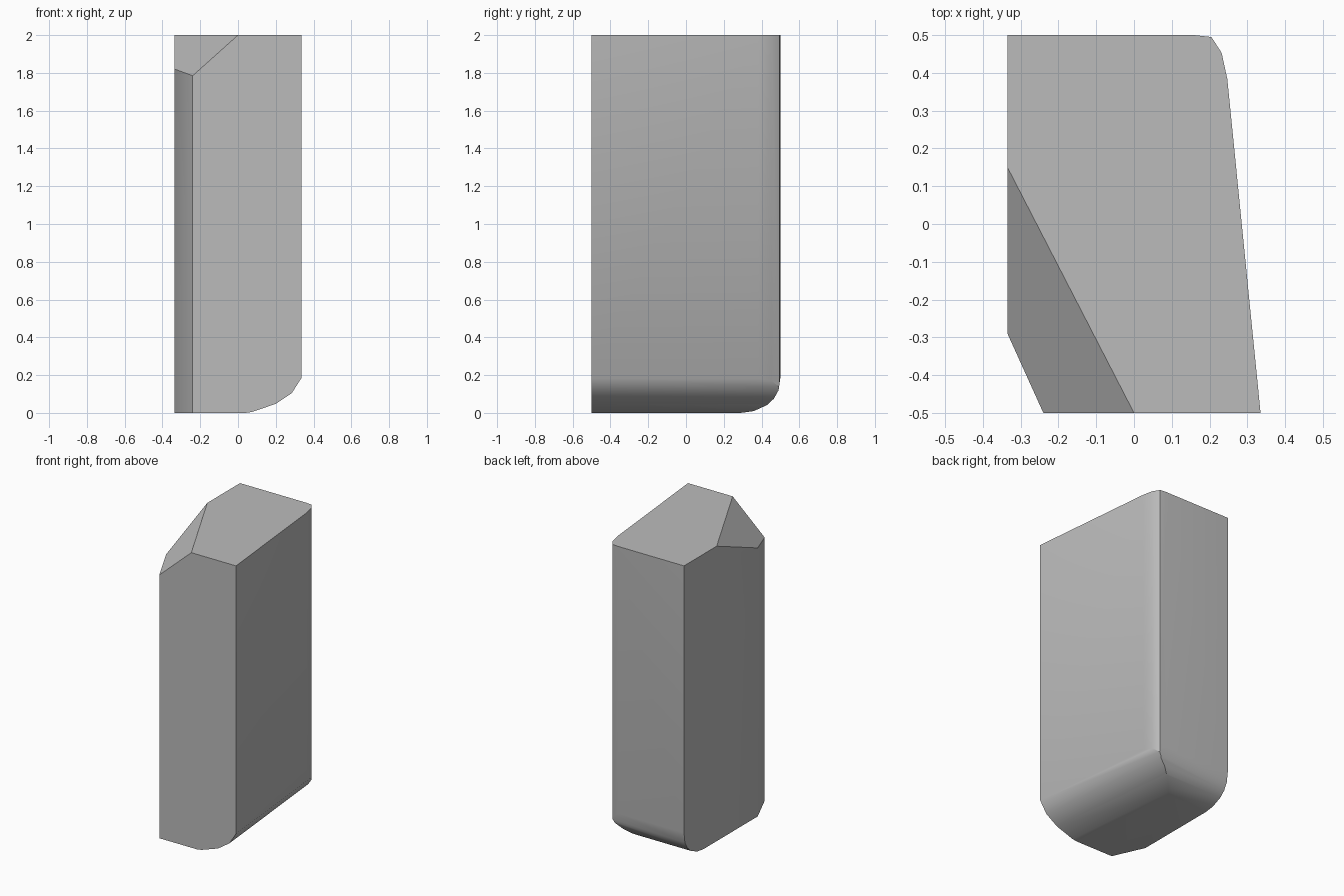
import bpy, bmesh, math
from mathutils import Vector

old = bpy.data.objects.get("Cube")
if old:
    bpy.data.objects.remove(old, do_unlink=True)

mat = bpy.data.materials.new("plain grey")
mat.use_nodes = True
grey = (0.5, 0.5, 0.5, 1)
mat.diffuse_color = grey
mat.node_tree.nodes["Principled BSDF"].inputs["Base Color"].default_value = grey

CENTRE = Vector((0, 0, 1))
bm = bmesh.new()


def slice_off(point, normal):
    """Remove everything outside a plane and cap the cut."""
    if normal.dot(Vector(point) - CENTRE) < 0:
        normal = -normal
    cut = bmesh.ops.bisect_plane(bm, geom=bm.verts[:] + bm.edges[:] + bm.faces[:],
                                 dist=1e-5, plane_co=point, plane_no=normal,
                                 clear_outer=True)
    rim = [e for e in cut["geom_cut"]
           if isinstance(e, bmesh.types.BMEdge) and e.is_boundary]
    bmesh.ops.edgeloop_fill(bm, edges=rim)


def facet(points, direction):
    """Slice one flat per pair of profile points, swept along a direction."""
    for a, b in zip(points, points[1:]):
        a, b = Vector(a), Vector(b)
        slice_off(a, (b - a).cross(Vector(direction)).normalized())


# Block
bmesh.ops.create_cube(bm, size=1)
for v in bm.verts:
    v.co = (v.co.x * 0.67, v.co.y, v.co.z * 2 + 1)

# Slanted side and rounded upright back corner, then the narrow front facet
plan = [(0.335, -0.5), (0.247, 0.384), (0.232, 0.453), (0.205, 0.495), (0.16, 0.5)]
facet([(x, y, 1) for x, y in plan], (0, 0, 1))
facet([(-0.24, -0.5, 1), (-0.335, -0.29, 1)], (0, 0, 1))

# Rounded bottom edge along the slanted side
side = [(0.333, 0.18), (0.285, 0.105), (0.2, 0.048), (0.075, 0.005), (0.04, 0)]
facet([(x, -0.5, z) for x, z in side], (-0.088, 0.884, 0))

# Rounded bottom edge along the back
back = [(0.5, 0.19), (0.49, 0.12), (0.465, 0.075), (0.43, 0.042), (0.36, 0.01), (0.29, 0)]
facet([(0, y, z) for y, z in back], (1, 0, 0))

# Sloping top corner
facet([(0, -0.5, 2), (-0.24, -0.5, 1.785)], (-0.335, 0.65, 0))
for v in bm.verts:
    if v.co.x < -0.33 and -0.4 < v.co.y < -0.2 and v.co.z > 1.5:
        v.co.z = 1.82

bmesh.ops.remove_doubles(bm, verts=bm.verts[:], dist=1e-4)
bmesh.ops.recalc_face_normals(bm, faces=bm.faces[:])

mesh = bpy.data.meshes.new("block")
bm.to_mesh(mesh)
bm.free()
mesh.materials.append(mat)
block = bpy.data.objects.new("block", mesh)
bpy.context.collection.objects.link(block)

bpy.ops.object.select_all(action="DESELECT")
block.select_set(True)
bpy.context.view_layer.objects.active = block
bpy.ops.object.shade_smooth_by_angle(angle=math.radians(35))
